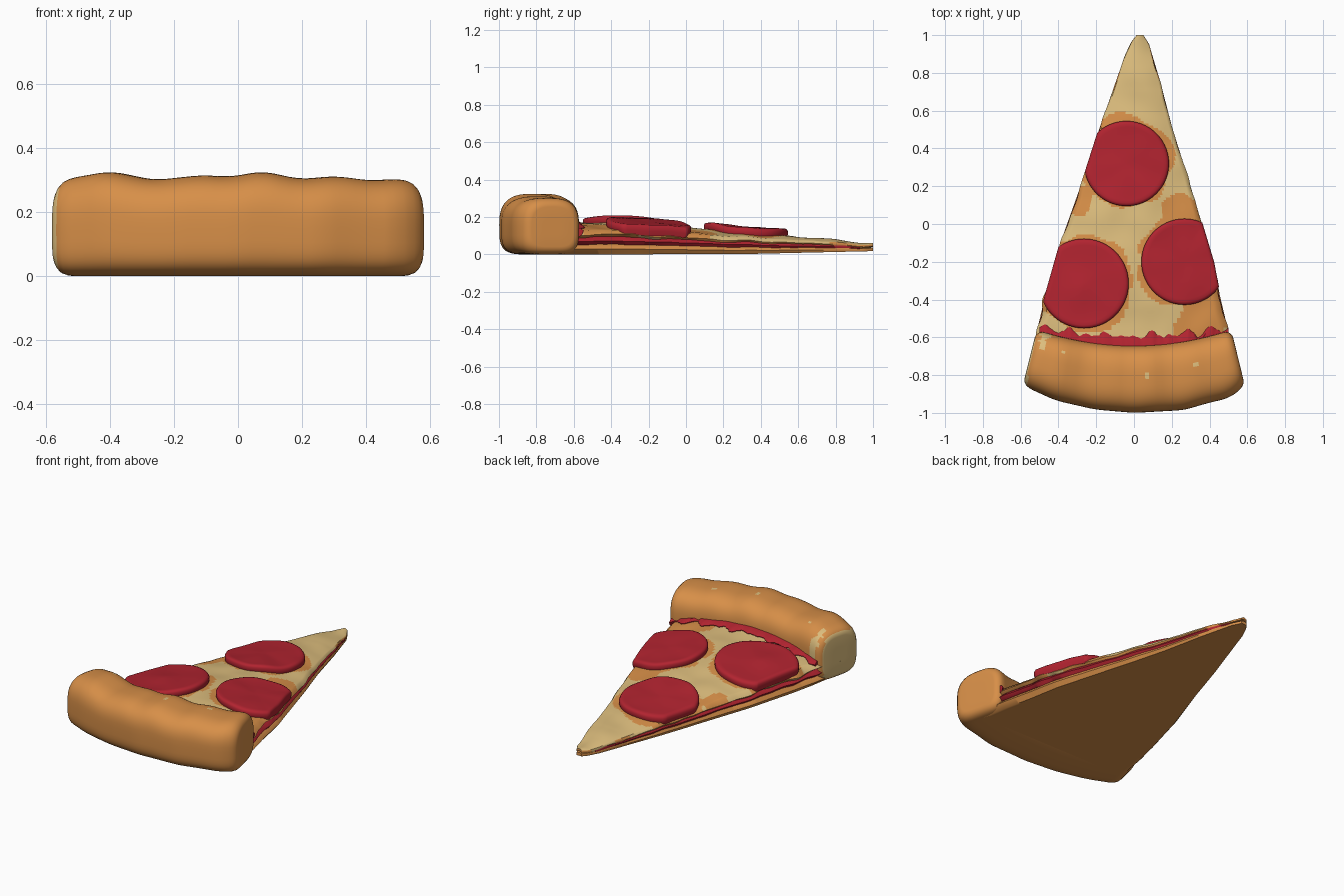
import bpy, bmesh, math
from mathutils import Vector, noise

if "Cube" in bpy.data.objects:
    bpy.data.objects.remove(bpy.data.objects["Cube"])


def material(name, rgb):
    m = bpy.data.materials.new(name)
    m.diffuse_color = (*rgb, 1)
    m.use_nodes = True
    m.node_tree.nodes["Principled BSDF"].inputs["Base Color"].default_value = m.diffuse_color
    return m


CRUST = material("baked crust orange", (0.68, 0.275, 0.065))
CHEESE = material("cheese cream", (0.72, 0.51, 0.205))
RED = material("sauce and pepperoni red", (0.44, 0.017, 0.029))


def lerp(table, t):
    """Piecewise interpolation through (position, value) pairs."""
    for (a, va), (b, vb) in zip(table, table[1:]):
        if t <= b:
            return va + (vb - va) * max(0, (t - a) / (b - a))
    return table[-1][1]


def soft(table, t, w=0.06):
    return sum(lerp(table, t + w * k) for k in (-1, -.5, 0, .5, 1)) / 5


def wave(x, y, scale, seed=0.0):
    return noise.noise(Vector((x * scale, y * scale, seed)))


def loft(name, rings, mats, rule=None):
    """Closed solid through equal rings, coloured per face by a rule."""
    bm = bmesh.new()
    loops = [[bm.verts.new(p) for p in r] for r in rings]
    n = len(loops[0])
    for a, b in zip(loops, loops[1:]):
        for i in range(n):
            j = (i + 1) % n
            bm.faces.new((a[i], a[j], b[j], b[i]))
    bm.faces.new(loops[0])
    bm.faces.new(loops[-1])
    bmesh.ops.recalc_face_normals(bm, faces=bm.faces[:])
    bm.normal_update()
    for f in bm.faces:
        f.smooth = True
        if rule:
            f.material_index = rule(f.calc_center_median(), f.normal)
    me = bpy.data.meshes.new(name)
    bm.to_mesh(me)
    bm.free()
    for m in mats:
        me.materials.append(m)
    me.set_sharp_from_angle(angle=math.radians(50))
    ob = bpy.data.objects.new(name, me)
    bpy.context.collection.objects.link(ob)
    return ob


# Outline of the slice and height of the cheese
LEFT = [(-.75, -.545), (-.55, -.51), (-.4, -.475), (-.1, -.39), (.25, -.265),
        (.5, -.185), (.7, -.115), (.9, -.045), (.97, -.01), (1, .015)]
RIGHT = [(-.75, .53), (-.55, .495), (-.38, .455), (-.2, .42), (0, .36), (.28, .275),
         (.5, .205), (.75, .14), (.95, .08), (1, .05)]
TOP = [(-.7, .175), (-.3, .168), (0, .143), (.3, .118), (.5, .104), (.8, .078), (1, .06)]
PEPPERONI = [(-.04, .32, .225), (.267, -.2, .228), (-.265, -.315, .237)]


def side(y):
    return lerp(LEFT, y), lerp(RIGHT, y)


def across(x, y):
    l, r = side(y)
    return (2 * x - l - r) / (r - l)


def cheese_z(x, y):
    u = max(-1, min(1, across(x, y)))
    drop = lerp([(-.7, .05), (0, .035), (1, .01)], y)
    return soft(TOP, y) - drop * u * u + .008 * wave(x, y, 7)


def floor_z(y):
    return lerp([(-1, 0), (.3, .002), (1, .018)], y)


def layer_z(x, y, k):
    return floor_z(y) + k * (cheese_z(x, y) - floor_z(y))


def layer(name, lo, hi, wobble, mats, rule=None, y0=-.72, y1=1.0):
    rings = []
    us = [-.95 + 1.9 * i / 44 for i in range(45)]
    for k in range(141):
        y = y0 + (y1 - y0) * k / 140
        l, r = side(y)

        def at(u, f=None):
            g = 1 + wobble * wave(u * .3, y, 9, 3)
            x = (l + r) / 2 + u * g * (r - l) / 2
            z = f(x, y) if f else (lo(x, y) + hi(x, y)) / 2
            return (x, y, z)
        rings.append([at(u, hi) for u in us] + [at(1)]
                     + [at(u, lo) for u in reversed(us)] + [at(-1)])
    return loft(name, rings, mats, rule)


# Flat dough base
layer("dough_base", lambda x, y: floor_z(y), lambda x, y: layer_z(x, y, .45), 0, [CRUST])

# Sauce seen as a thin line along the cut sides
layer("sauce_layer", lambda x, y: layer_z(x, y, .36),
      lambda x, y: layer_z(x, y, .76), .03, [RED], y1=.93)


# Melted cheese, toasted around the pepperoni and along the sides
def toasted(c, n):
    if n.z < .45:
        return 0 if wave(c.x, c.y, 6, 5) > .3 else 1
    w = wave(c.x, c.y, 6, 2)
    if any(math.hypot(c.x - x, c.y - y) < r + .022 + .05 * w for x, y, r in PEPPERONI):
        return 1
    spots = ((.36, -.52, .15), (-.29, .13, .08), (.24, .08, .07))
    return int(any(math.hypot(c.x - x, c.y - y) < r + .07 * w for x, y, r in spots))


layer("cheese", lambda x, y: layer_z(x, y, .62 + .2 * wave(x, y, 8, 7)),
      cheese_z, .05, [CHEESE, CRUST], toasted)

# Pepperoni discs, cut off at the slice sides
for i, (cx, cy, rad) in enumerate(PEPPERONI):
    rings = []
    for s, h in ((.3, -.02), (.96, -.02), (1, .006), (1, .024), (.975, .033), (.93, .037),
                 (.86, .036), (.7, .034), (.45, .033), (.2, .033), (.03, .033)):
        ring = []
        for k in range(72):
            a = math.tau * k / 72
            y = cy + rad * math.sin(a)
            l, r = side(y)
            x = max(l - .004, min(r + .004, cx + rad * math.cos(a)))
            px, py = cx + s * (x - cx), cy + s * (y - cy)
            ring.append((px, py, cheese_z(px, py) + h))
        rings.append(ring)
    loft(f"pepperoni_{i + 1}", rings, [RED])

# Ragged strip of sauce along the crust
rings = []
for k in range(121):
    u = -1 + k / 60
    x = .5 * u
    back = -.69 + .07 * u * u
    front = -.592 + .045 * u * u + .04 * wave(x, 0, 16, 4) + .012 * wave(x, 0, 40, 1)
    ring = [(x, back, cheese_z(x, back) + .02), (x, front - .02, cheese_z(x, front) + .018),
            (x, front, cheese_z(x, front) + .004), (x, front - .01, cheese_z(x, front) - .02),
            (x, back, cheese_z(x, back) - .06)]
    rings.append(ring)
loft("sauce_strip", rings, [RED])

# Puffy rolled crust, swept along the back arc
OUTER = [(-1, -.855), (-.7, -.935), (-.35, -.982), (0, -1.0), (.45, -.985), (.65, -.95),
         (.85, -.922), (1, -.86)]
CREST = [(-1, .30), (-.72, .328), (-.47, .30), (-.2, .316), (-.05, .31), (.14, .328),
         (.35, .303), (.55, .313), (.75, .298), (.9, .305), (1, .295)]


def power(v, p):
    return math.copysign(abs(v) ** p, v)


def crust_ring(u, s):
    yo, yi, top = soft(OUTER, u), -.645 + .085 * u * u, soft(CREST, u)
    ring = []
    for k in range(64):
        a = math.tau * k / 64
        c, d = math.cos(a), math.sin(a)
        p = .72 if d > 0 else .5
        t = .5 + .5 * s * power(c, p)          # 0 outside, 1 inside
        z = top / 2 * (1 + s * power(d, p))
        ring.append((u * (.59 - .075 * t), yo + (yi - yo) * t, z))
    return ring


ends = [(1, .3), (1, .72), (.997, .8), (.985, .88), (.965, .95), (.935, .99)]
sections = ([(-u, s) for u, s in ends] + [(-.9 + .018 * k, 1) for k in range(101)]
            + ends[::-1])
SPOTS = ((-.485, -.635, .018, .04), (-.465, -.59, .03, .02), (-.375, -.68, .01, .012),
         (.33, -.75, .02, .013), (.07, -.8, .008, .01))


def crust_colour(c, n):
    if n.x < -.8:
        return 1                                # pale cut end
    return int(c.z > .12 and any(((c.x - x) / a) ** 2 + ((c.y - y) / b) ** 2 < 1
                                 for x, y, a, b in SPOTS))


loft("crust", [crust_ring(u, s) for u, s in sections], [CRUST, CHEESE], crust_colour)
